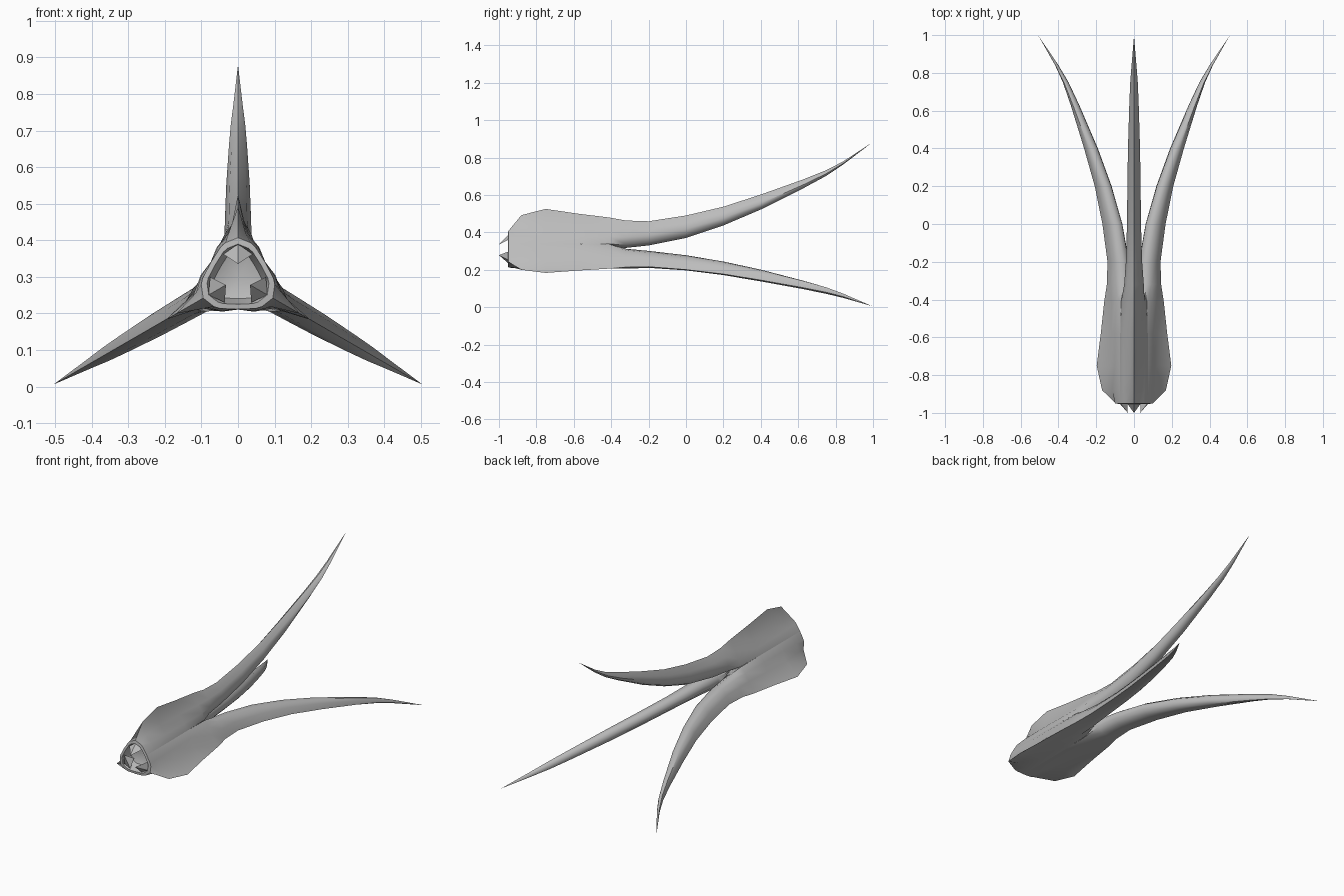
import bpy, bmesh, math
from mathutils import Matrix, Vector

cube = bpy.data.objects.get("Cube")
if cube:
    bpy.data.objects.remove(cube)

AXIS_Z = 0.297
THIRD = math.tau / 3


def material(name, value):
    m = bpy.data.materials.new(name)
    m.use_nodes = True
    colour = (value, value, value, 1)
    m.diffuse_color = colour
    m.node_tree.nodes["Principled BSDF"].inputs["Base Color"].default_value = colour
    return m


grey = material("warm grey skin", 0.5)


def finish(name, bm, smooth):
    bmesh.ops.remove_doubles(bm, verts=bm.verts, dist=0.0005)
    bmesh.ops.recalc_face_normals(bm, faces=bm.faces)
    mesh = bpy.data.meshes.new(name)
    bm.to_mesh(mesh)
    bm.free()
    mesh.materials.append(grey)
    ob = bpy.data.objects.new(name, mesh)
    ob.location.z = AXIS_Z
    bpy.context.collection.objects.link(ob)
    if smooth:
        bpy.ops.object.select_all(action='DESELECT')
        ob.select_set(True)
        bpy.context.view_layer.objects.active = ob
        bpy.ops.object.shade_smooth_by_angle(angle=math.radians(50))
    return ob


def section(bm, y, half, inner, turn):
    """Mirror half a lobe outline (ridge first) and place it around the long axis."""
    pts = [(-x, r) for x, r in reversed(half[1:])] + half
    if inner is not None:
        pts.append((0, inner))
    return [bm.verts.new(turn @ Vector((x, y, r))) for x, r in pts]


def bridge(bm, a, b, closed):
    n = len(a)
    for i in range(n if closed else n - 1):
        j = (i + 1) % n
        bm.faces.new((a[i], a[j], b[j], b[i]))


# Body lobes: y, then ridge, upper flank, lower flank and valley as (x, radius)
body = [
    (-0.95, [(0, .11), (.035, .096), (.048, .084), (.074, .043)]),
    (-0.88, [(0, .195), (.022, .12), (.055, .085), (.075, .043)]),
    (-0.75, [(0, .228), (.02, .13), (.058, .084), (.075, .043)]),
    (-0.58, [(0, .203), (.024, .125), (.058, .082), (.073, .042)]),
    (-0.41, [(0, .182), (.03, .12), (.056, .08), (.068, .04)]),
]
# Tail arms: y, ridge radius, inner radius, half width
arms = [
    (-0.32, .166, .02, .052), (-0.2, .162, .033, .043), (0, .193, .073, .037),
    (.2, .24, .14, .035), (.4, .305, .225, .032), (.63, .387, .34, .025),
    (.75, .435, .405, .02), (.84, .482, .465, .013),
]

bm = bmesh.new()
for k in range(3):
    turn = Matrix.Rotation(k * THIRD, 3, 'Y')
    # open outer strips, welded to their neighbours along the valleys
    strips = [section(bm, y, half, None, turn) for y, half in body]
    for a, b in zip(strips, strips[1:]):
        bridge(bm, a, b, False)
    # closed arm behind the fork
    prev = section(bm, *body[-1], 0, turn)
    for y, ridge, inner, w in arms:
        h = ridge - inner
        half = [(0, ridge), (.68 * w, inner + .7 * h),
                (w, inner + .4 * h), (.75 * w, inner + .12 * h)]
        ring = section(bm, y, half, inner, turn)
        bridge(bm, prev, ring, True)
        prev = ring
    tip = bm.verts.new(turn @ Vector((0, .995, .583)))
    for i in range(len(prev)):
        bm.faces.new((prev[i], prev[(i + 1) % len(prev)], tip))
    # recessed mouth with a thick rim
    rim = strips[0]
    for y, scale in ((-0.952, .84), (-0.89, .66)):
        ring = [bm.verts.new((v.co.x * scale, y, v.co.z * scale)) for v in strips[0]]
        bridge(bm, rim, ring, False)
        rim = ring
    centre = bm.verts.new((0, -0.87, 0))
    for a, b in zip(rim, rim[1:]):
        bm.faces.new((a, b, centre))
finish("three_tailed_body", bm, True)

# Three pointed beak plates around the mouth
for k, label in enumerate(("top", "left", "right")):
    turn = Matrix.Rotation(k * THIRD, 3, 'Y')
    bm = bmesh.new()
    tip, outer, left, right, back = [bm.verts.new(turn @ Vector(p)) for p in (
        (0, -1, .038), (0, -.945, .093), (-.04, -.945, .065),
        (.04, -.945, .065), (0, -.9, .05))]
    loop = (outer, right, left)
    for i in range(3):
        for apex in (tip, back):
            bm.faces.new((loop[i], loop[(i + 1) % 3], apex))
    finish(label + "_beak_plate", bm, False)
